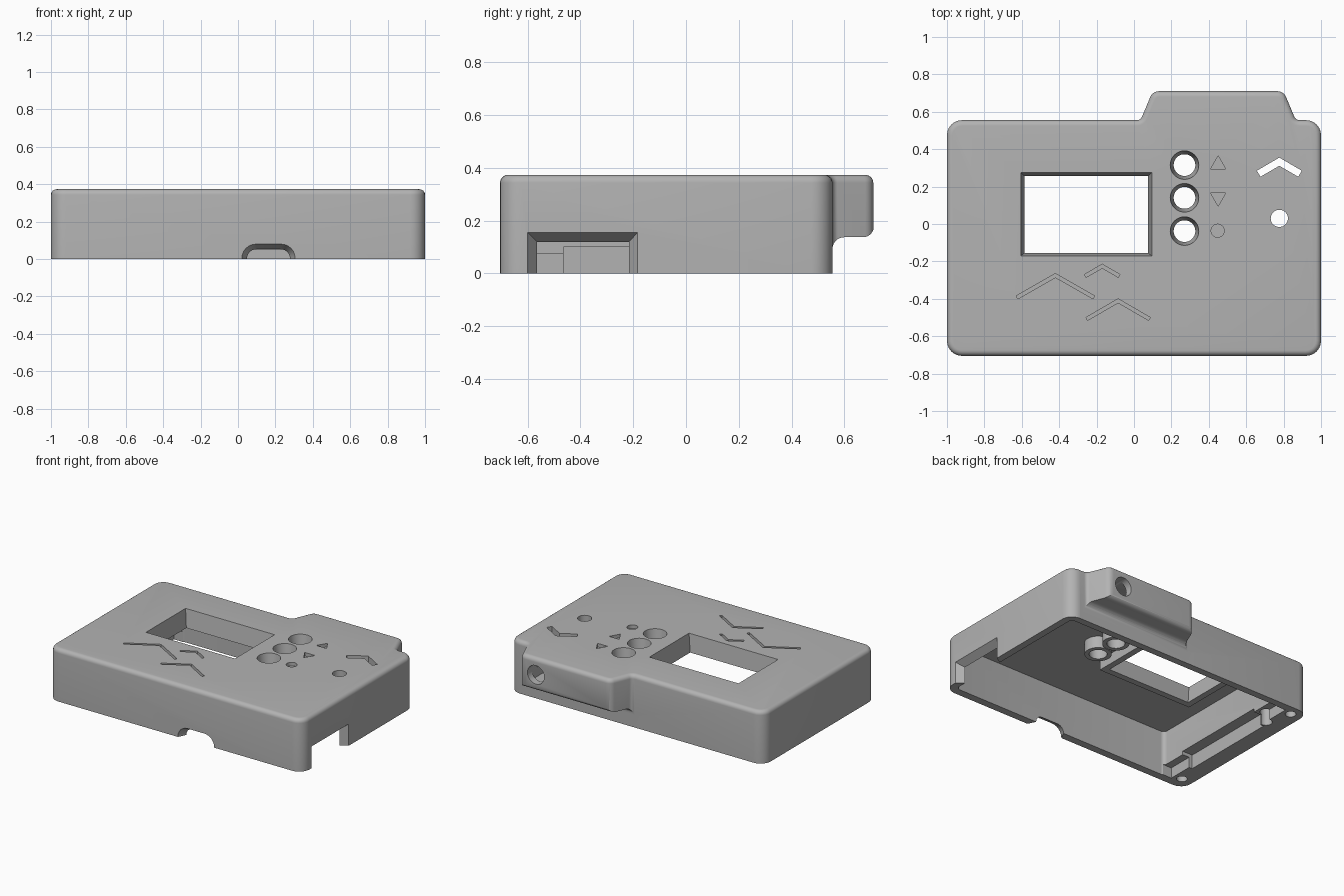
import bpy, bmesh, math
from mathutils import Vector

if "Cube" in bpy.data.objects:
    bpy.data.objects.remove(bpy.data.objects["Cube"])

H = 0.373      # case height
CEIL = 0.32    # inside ceiling height

plastic = bpy.data.materials.new("grey plastic")
plastic.use_nodes = True
plastic.diffuse_color = (0.45, 0.45, 0.45, 1)
plastic.node_tree.nodes["Principled BSDF"].inputs["Base Color"].default_value = (0.45, 0.45, 0.45, 1)


def rounded(corners, seg=6):
    """2D outline from (x, y, radius) corners."""
    out, n = [], len(corners)
    for i, (x, y, r) in enumerate(corners):
        p = Vector((x, y))
        if r == 0:
            out.append((x, y))
            continue
        d1 = (Vector(corners[i - 1][:2]) - p).normalized()
        d2 = (Vector(corners[(i + 1) % n][:2]) - p).normalized()
        half = d1.angle(d2) / 2
        c = p + (d1 + d2).normalized() * (r / math.sin(half))
        t = r / math.tan(half)
        s, e = p + d1 * t - c, p + d2 * t - c
        a0 = math.atan2(s.y, s.x)
        da = math.remainder(math.atan2(e.y, e.x) - a0, math.tau)
        for k in range(seg + 1):
            a = a0 + da * k / seg
            out.append((c.x + r * math.cos(a), c.y + r * math.sin(a)))
    return out


def rect(x0, x1, y0, y1, r=0):
    return rounded([(x0, y0, r), (x1, y0, r), (x1, y1, r), (x0, y1, r)])


def circle(x, y, r, n=40):
    return [(x + r * math.cos(math.tau * k / n), y + r * math.sin(math.tau * k / n)) for k in range(n)]


def chevron(x, y, half, drop, w):
    return [(x - half, y - drop), (x - half + w / 2, y - drop - w * 0.85), (x, y - w * 1.15),
            (x + half - w / 2, y - drop - w * 0.85), (x + half, y - drop), (x, y)]


PLACE = {"z": lambda a, b, h: (a, b, h),
         "y": lambda a, b, h: (a, h, b),
         "x": lambda a, b, h: (h, a, b)}


def solid(name, lower, h0, h1, upper=None, axis="z", bevel=0):
    """Loft an outline from h0 to h1 along an axis, optionally rounding the far rim."""
    bm = bmesh.new()
    a = [bm.verts.new(PLACE[axis](*p, h0)) for p in lower]
    b = [bm.verts.new(PLACE[axis](*p, h1)) for p in (upper or lower)]
    bm.faces.new(a)
    far = bm.faces.new(b)
    n = len(a)
    for i in range(n):
        bm.faces.new((a[i], a[(i + 1) % n], b[(i + 1) % n], b[i]))
    bmesh.ops.recalc_face_normals(bm, faces=bm.faces[:])
    if bevel:
        bmesh.ops.bevel(bm, geom=list(far.edges), offset=bevel, segments=6,
                        profile=0.5, affect='EDGES', clamp_overlap=True)
    me = bpy.data.meshes.new(name)
    bm.to_mesh(me)
    bm.free()
    me.materials.append(plastic)
    ob = bpy.data.objects.new(name, me)
    bpy.context.collection.objects.link(ob)
    return ob


def combine(target, tool, op="DIFFERENCE"):
    mod = target.modifiers.new("combine", "BOOLEAN")
    mod.operation, mod.solver, mod.object = op, "EXACT", tool
    bpy.context.view_layer.objects.active = target
    bpy.ops.object.modifier_apply(modifier=mod.name)
    bpy.data.objects.remove(tool)


# Outer case with the rear connector bulge
case = solid("case", rounded([
    (-1, -0.705, 0.08), (1, -0.705, 0.08), (1, 0.555, 0.08), (0.865, 0.555, 0.03),
    (0.8, 0.71, 0.05), (0.1, 0.71, 0.05), (0.035, 0.555, 0.03), (-1, 0.555, 0.08)]),
    0, H, bevel=0.04)


def cut(*args, **kw):
    combine(case, solid("cutter", *args, **kw))


def add(*args, **kw):
    combine(case, solid("rib", *args, **kw), "UNION")


# Rounded underside of the bulge
cut(rounded([(0.555, -0.1, 0), (0.9, -0.1, 0), (0.9, 0.18, 0), (0.71, 0.18, 0)][:3]
            + [(0.712, 0.18, 0), (0.71, 0.137, 0.04), (0.555, 0.137, 0.045)]), -0.02, 0.919, axis="x")

# Hollow inside, board ledge, end recess and bulge pocket
cut(rect(-0.8, 0.95, -0.65, 0.505, 0.03), -0.1, CEIL)
cut(rect(-0.855, 0.94, -0.645, 0.5), -0.1, 0.075)
cut(rect(-0.88, -0.7, -0.465, 0.25), -0.1, 0.1)
cut(rect(0.15, 0.75, 0.4, 0.66), 0.185, CEIL - 0.005)
cut(circle(-0.86, 0.3, 0.04), -0.1, 0.2)

# Screw holes at the thick end
for y in (-0.61, 0.48):
    cut(circle(-0.915, y, 0.035), -0.1, 0.2)

# Inner window frame and button guides
add(rect(-0.63, 0.12, -0.2, 0.3), 0.246, CEIL + 0.02)
buttons = (0.315, 0.14, -0.038)
for y in buttons:
    add(circle(0.27, y, 0.088), 0.235, CEIL + 0.02)

# Tapered display window and button holes
cut(rect(-0.583, 0.073, -0.153, 0.253), 0.23, H + 0.005, upper=rect(-0.606, 0.096, -0.171, 0.276))
for y in buttons:
    cut(circle(0.27, y, 0.056), 0.22, H + 0.005, upper=circle(0.27, y, 0.077))

# Indicator hole and slot through the lid
cut(circle(0.777, 0.03, 0.046), 0.2, 0.5)
cut(chevron(0.777, 0.355, 0.12, 0.07, 0.038), 0.2, 0.5)

# Engraved button symbols and peak lines
engraved = [[(0.41, 0.295), (0.49, 0.295), (0.45, 0.365)],
            [(0.41, 0.165), (0.45, 0.095), (0.49, 0.165)],
            circle(0.447, -0.036, 0.035),
            chevron(-0.42, -0.265, 0.21, 0.12, 0.018),
            chevron(-0.17, -0.215, 0.095, 0.055, 0.018),
            chevron(-0.085, -0.4, 0.172, 0.1, 0.018)]
for shape in engraved:
    cut(shape, H - 0.025, 0.5)

# Flared cable opening at the front
cut(rounded([(0.018, -0.05, 0), (0.308, -0.05, 0), (0.308, 0.082, 0.078), (0.018, 0.082, 0.078)]),
    -0.71, -0.64, axis="y",
    upper=rounded([(0.053, -0.05, 0), (0.273, -0.05, 0), (0.273, 0.047, 0.045), (0.053, 0.047, 0.045)]))

# Flared side opening
cut(rect(-0.557, -0.223, -0.05, 0.112), 0.94, 1.005, axis="x", upper=rect(-0.604, -0.18, -0.05, 0.158))

# Round socket hole in the bulge
cut(circle(0.685, 0.255, 0.066), 0.6, 0.8, axis="y")

# Smooth shading with crisp edges
bpy.ops.object.select_all(action='DESELECT')
case.select_set(True)
bpy.context.view_layer.objects.active = case
bpy.ops.object.shade_smooth_by_angle(angle=math.radians(30))
